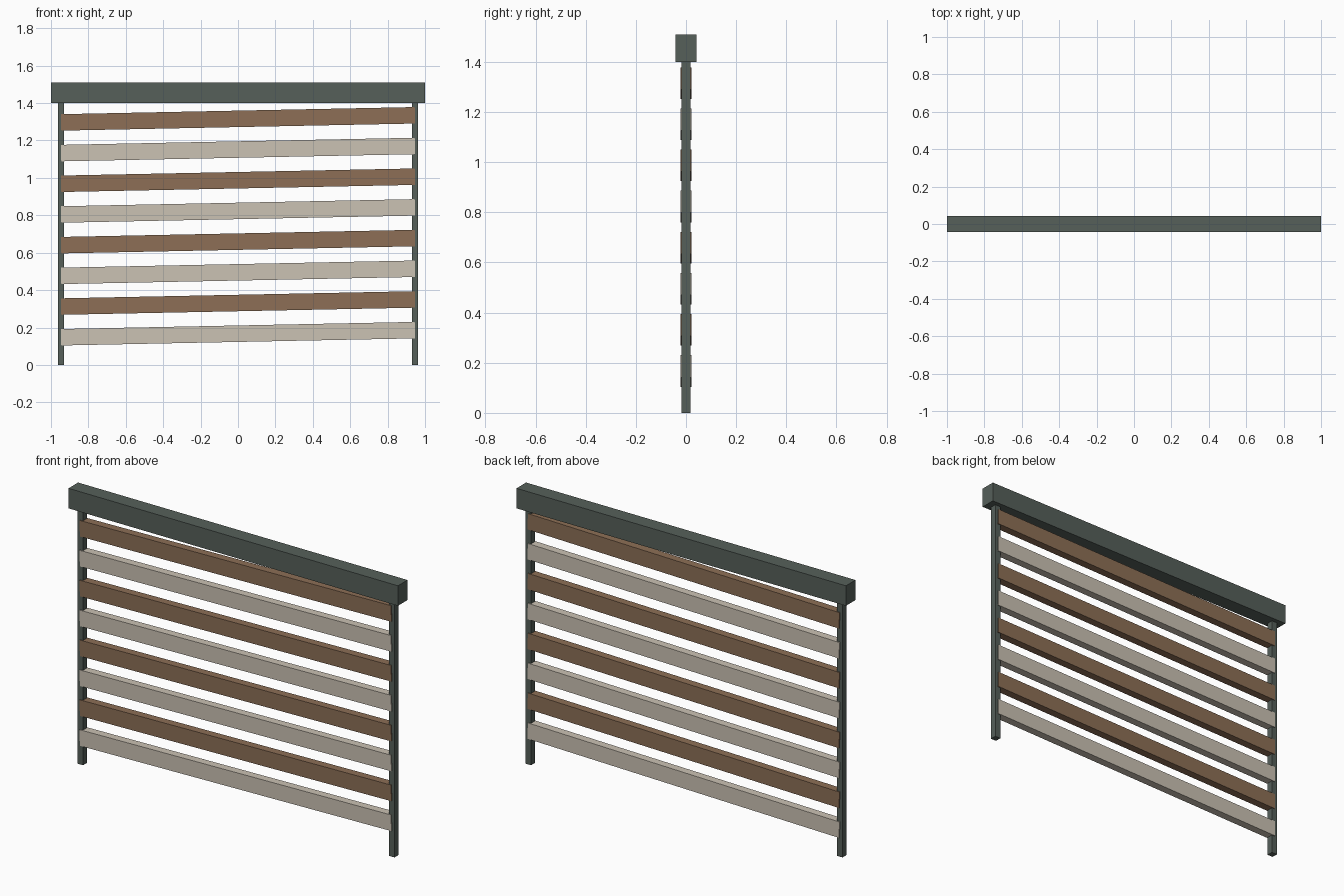
import bpy
import math

cube = bpy.data.objects.get("Cube")
if cube:
    bpy.data.objects.remove(cube, do_unlink=True)


def make_material(name, rgb):
    mat = bpy.data.materials.new(name)
    mat.use_nodes = True
    color = (*rgb, 1.0)
    mat.diffuse_color = color
    bsdf = mat.node_tree.nodes["Principled BSDF"]
    bsdf.inputs["Base Color"].default_value = color
    bsdf.inputs["Roughness"].default_value = 0.8
    return mat


def make_box(name, center, size, mat, tilt=0.0):
    bpy.ops.mesh.primitive_cube_add(size=1, location=center, rotation=(0, tilt, 0))
    obj = bpy.context.object
    obj.name = name
    obj.scale = size
    obj.data.materials.append(mat)
    return obj


slate = make_material("dark_grey_green", (0.093, 0.117, 0.102))
brown = make_material("wood_brown", (0.266, 0.159, 0.093))
cream = make_material("pale_beige", (0.597, 0.539, 0.456))

BEAM_BOTTOM, BEAM_TOP = 1.40, 1.51

# Top beam
make_box("top_beam", (0, 0, (BEAM_BOTTOM + BEAM_TOP) / 2),
         (2.0, 0.083, BEAM_TOP - BEAM_BOTTOM), slate)

# Side posts
for side, x in (("left", 0.946), ("right", -0.946)):
    make_box(side + "_post", (x, 0, BEAM_BOTTOM / 2),
             (0.034, 0.035, BEAM_BOTTOM), slate)

# Slanted slats, alternating colours, rising towards the left post
for i in range(8):
    make_box(f"slat_{i + 1}", (0, 0, 0.167 + i * 0.1641),
             (1.892, 0.044, 0.088), brown if i % 2 else cream,
             tilt=-math.radians(1.15))
